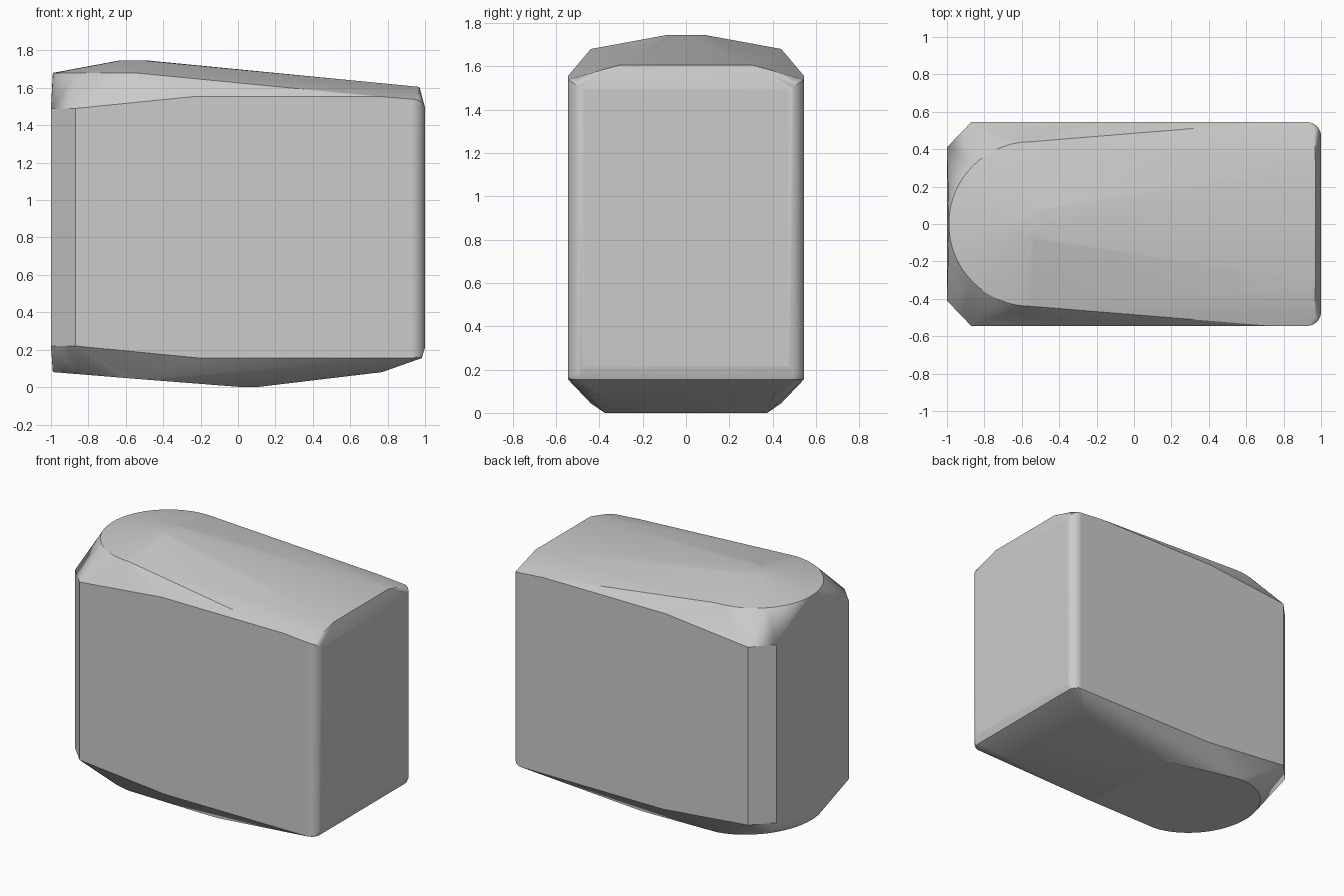
import bpy, bmesh, math

cube = bpy.data.objects.get("Cube")
if cube:
    bpy.data.objects.remove(cube, do_unlink=True)

grey = bpy.data.materials.new("plain grey")
grey.use_nodes = True
colour = (0.6, 0.6, 0.6, 1)
grey.diffuse_color = colour
grey.node_tree.nodes["Principled BSDF"].inputs["Base Color"].default_value = colour


def arc(cx, cy, r, start, end, steps):
    """Points along a horizontal arc, angles in degrees."""
    angles = [math.radians(start + (end - start) * i / steps) for i in range(steps + 1)]
    return [(cx + r * math.cos(a), cy + r * math.sin(a)) for a in angles]


# Outline points on the +y half; mirrored below
half = []

# Chamfered upright edges at the -x end
for x, y in ((-1, 0.41), (-0.87, 0.545)):
    half += [(x, y, 0.22), (x, y, 1.49)]

# Rounded upright edges at the +x end
for x, y in arc(0.925, 0.47, 0.075, 0, 90, 8):
    side = (y - 0.47) / 0.075
    half += [(x, y, 0.22 - 0.065 * side), (x, y, 1.49 + 0.05 * side)]
half += [(x, y, 0.155) for x, y in arc(0.925, 0.485, 0.057, 0, 90, 6)]

# Long side wall: upper and lower edges
half += [(-0.2, 0.545, 0.155), (-0.22, 0.545, 1.555), (0.74, 0.545, 1.555)]

# Raised top: half-round rim, small crown disc, far end edge
half += [(x, y, 1.68) for x, y in arc(-0.55, 0, 0.44, 90, 180, 16)]
half += [(x, y, 1.745) for x, y in arc(-0.555, 0, 0.085, 0, 180, 12)]
half += [(0.97, 0.31, 1.605), (0.965, 0.5, 1.552)]

# Underside: half-round end sloping down to the flat, then up again
half += [(x, y, -0.081 * x) for x, y in arc(-0.55, 0, 0.44, 90, 180, 16)]
half += [(0.02, 0.375, 0), (0.1, 0.375, 0), (0.77, 0.40, 0.08)]

# Skin the mirrored outline into one closed block
bm = bmesh.new()
for x, y, z in half:
    for s in (1, -1):
        bm.verts.new((x, s * y, z))
bmesh.ops.remove_doubles(bm, verts=bm.verts[:], dist=0.0005)
hull = bmesh.ops.convex_hull(bm, input=bm.verts[:])
loose = [v for v in bm.verts if not v.link_faces]
bmesh.ops.delete(bm, geom=loose, context='VERTS')
bmesh.ops.dissolve_limit(bm, angle_limit=math.radians(0.5),
                         verts=bm.verts[:], edges=bm.edges[:])
bmesh.ops.recalc_face_normals(bm, faces=bm.faces[:])

mesh = bpy.data.meshes.new("rounded_block")
bm.to_mesh(mesh)
bm.free()
mesh.materials.append(grey)
block = bpy.data.objects.new("rounded_block", mesh)
bpy.context.collection.objects.link(block)

# Smooth the rounded corners while keeping the large planes flat
bpy.context.view_layer.objects.active = block
block.select_set(True)
bpy.ops.object.shade_smooth_by_angle(angle=math.radians(30))
weighted = block.modifiers.new("flat planes", 'WEIGHTED_NORMAL')
weighted.keep_sharp = True
